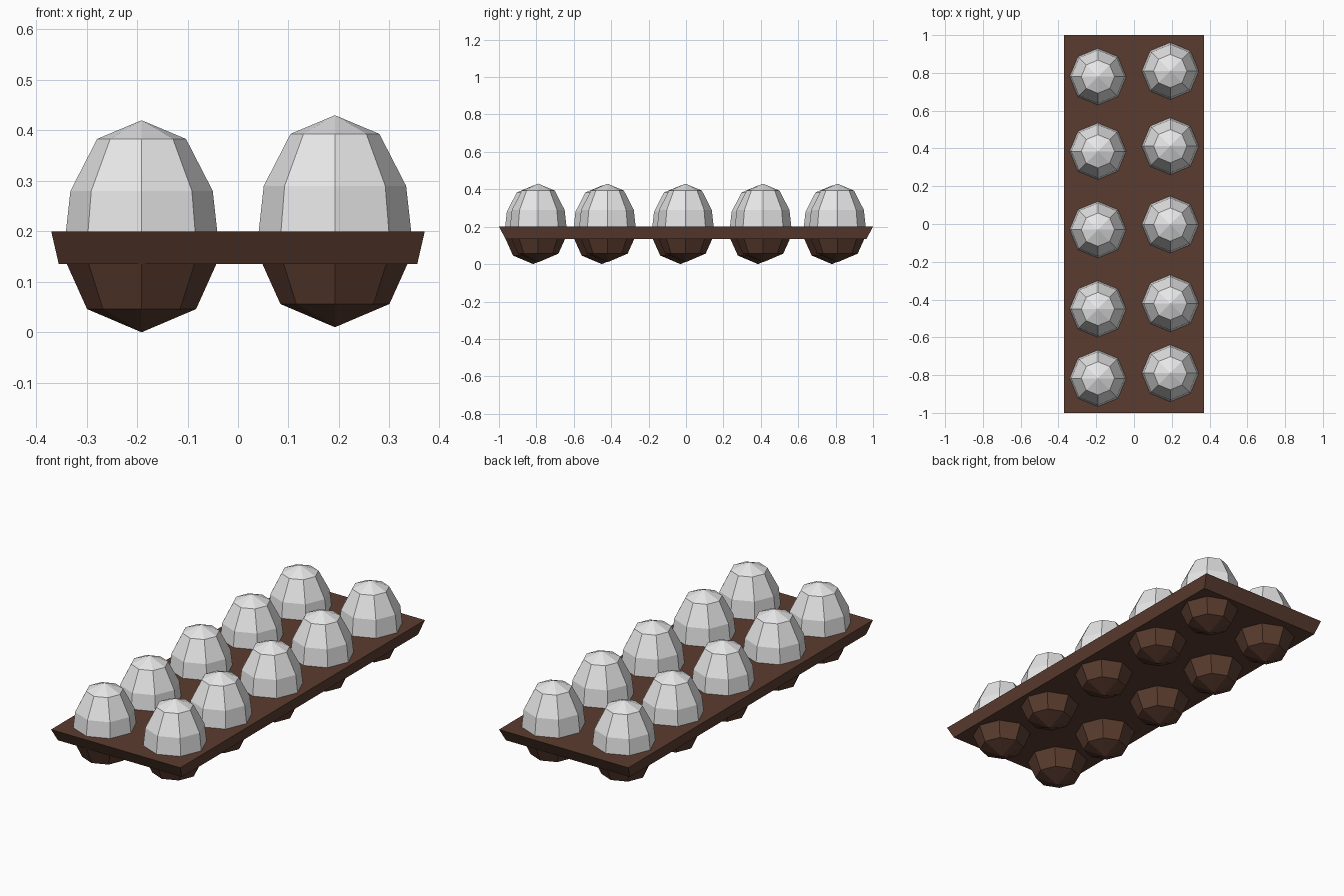
import bpy, bmesh, math

if "Cube" in bpy.data.objects:
    bpy.data.objects.remove(bpy.data.objects["Cube"])


def material(name, colour):
    m = bpy.data.materials.new(name)
    m.diffuse_color = (*colour, 1)
    m.use_nodes = True
    m.node_tree.nodes["Principled BSDF"].inputs["Base Color"].default_value = m.diffuse_color
    return m


BROWN = material("brown card", (0.105, 0.046, 0.029))
WHITE = material("egg white", (0.80, 0.80, 0.80))


def finish(bm, name, mat, loc=(0, 0, 0)):
    bmesh.ops.recalc_face_normals(bm, faces=bm.faces)
    mesh = bpy.data.meshes.new(name)
    bm.to_mesh(mesh)
    bm.free()
    mesh.materials.append(mat)
    ob = bpy.data.objects.new(name, mesh)
    ob.location = loc
    bpy.context.collection.objects.link(ob)
    return ob


def turned(name, rings, tip, mat, loc, sides=8):
    """Faceted dome: rings of (radius, z), closed to a point at height tip."""
    bm = bmesh.new()
    loops = [[bm.verts.new((r * math.cos(2 * math.pi * i / sides),
                            r * math.sin(2 * math.pi * i / sides), z))
              for i in range(sides)] for r, z in rings]
    point = bm.verts.new((0, 0, tip))
    for i in range(sides):
        j = (i + 1) % sides
        for a, b in zip(loops, loops[1:]):
            bm.faces.new((a[i], a[j], b[j], b[i]))
        bm.faces.new((loops[-1][i], loops[-1][j], point))
    bm.faces.new(loops[0])
    return finish(bm, name, mat, loc)


# Tray: slab tapering towards its underside
bm = bmesh.new()
bmesh.ops.create_cube(bm, size=2)
for v in bm.verts:
    top = v.co.z > 0
    v.co.x *= 0.37 if top else 0.355
    v.co.y *= 1.0 if top else 0.965
    v.co.z = 0.20 if top else 0.135
finish(bm, "tray", BROWN)

# Two slightly offset rows of eggs, each with a cup beneath the tray
rows = [(-0.191, 0.0, (-0.817, -0.45, -0.03, 0.385, 0.78)),
        (0.192, 0.01, (-0.79, -0.42, -0.003, 0.412, 0.81))]
for x, lift, ys in rows:
    for y in ys:
        turned("egg", [(0.151, 0.19), (0.141, 0.28), (0.088, 0.383)],
               0.42, WHITE, (x, y, lift))
        turned("cup", [(0.151, 0.185), (0.157, 0.155), (0.108, 0.046)],
               0.0, BROWN, (x, y, lift))
